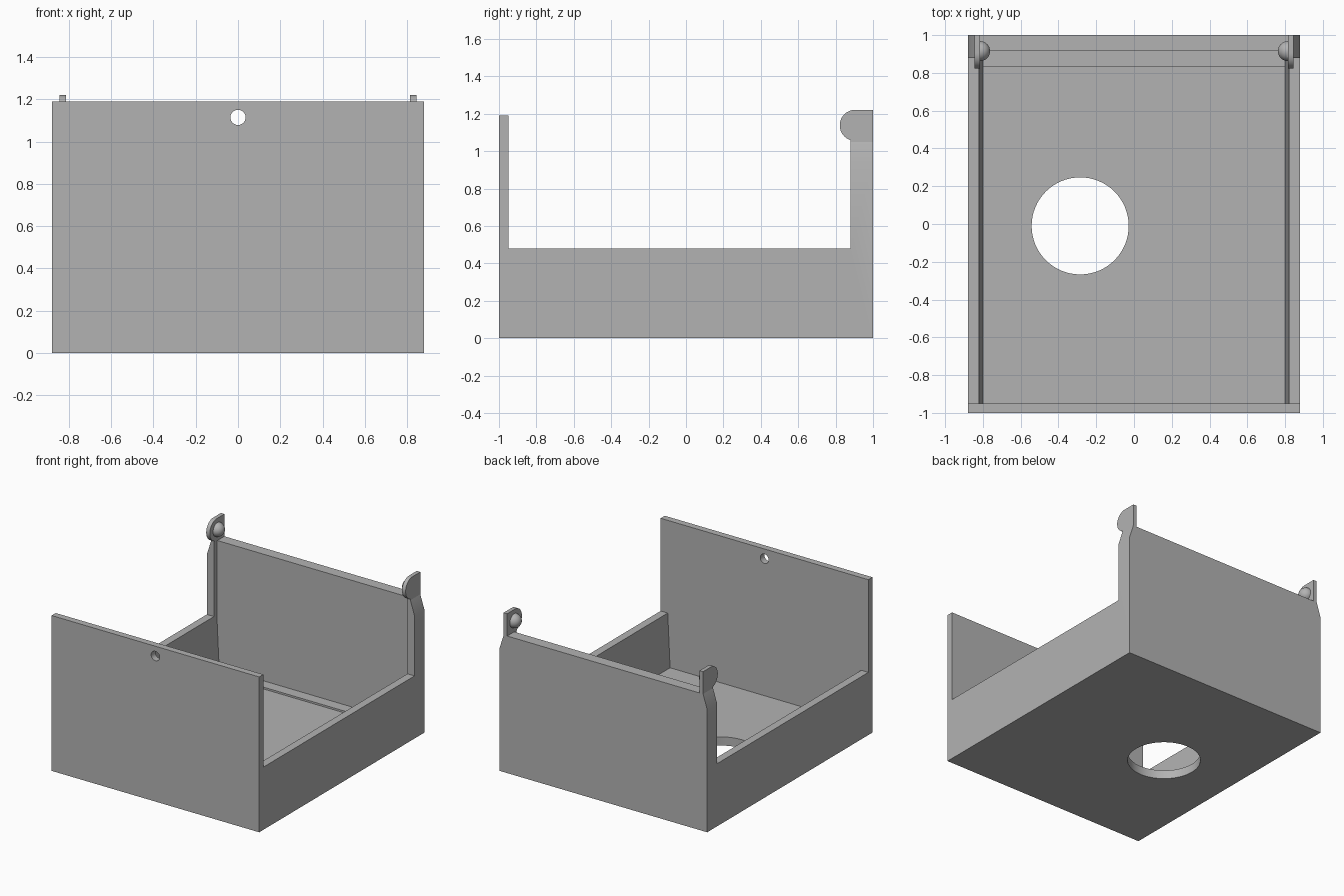
import bpy, bmesh, math
from mathutils import Vector

old = bpy.data.objects.get("Cube")
if old:
    bpy.data.objects.remove(old, do_unlink=True)

grey = bpy.data.materials.new("plain grey")
grey.use_nodes = True
COLOR = (0.45, 0.45, 0.45, 1)
grey.diffuse_color = COLOR
grey.node_tree.nodes["Principled BSDF"].inputs["Base Color"].default_value = COLOR


def finish(name, bm):
    bmesh.ops.recalc_face_normals(bm, faces=bm.faces)
    mesh = bpy.data.meshes.new(name)
    bm.to_mesh(mesh)
    bm.free()
    mesh.materials.append(grey)
    obj = bpy.data.objects.new(name, mesh)
    bpy.context.collection.objects.link(obj)
    return obj


def prism(name, points, axis, start, end):
    """Extrude a flat outline along one axis; points use the other two in order."""
    bm = bmesh.new()
    verts = []
    for p in points:
        co = list(p)
        co.insert(axis, start)
        verts.append(bm.verts.new(co))
    face = bm.faces.new(verts)
    ext = bmesh.ops.extrude_face_region(bm, geom=[face])
    move = Vector((0, 0, 0))
    move[axis] = end - start
    bmesh.ops.translate(bm, vec=move, verts=[v for v in ext["geom"] if isinstance(v, bmesh.types.BMVert)])
    return finish(name, bm)


def circle(u, v, r, n=64):
    return [(u + r * math.cos(2 * math.pi * i / n), v + r * math.sin(2 * math.pi * i / n)) for i in range(n)]


def select_only(obj):
    bpy.ops.object.select_all(action="DESELECT")
    obj.select_set(True)
    bpy.context.view_layer.objects.active = obj


def cut(target, cutter):
    mod = target.modifiers.new("cut", "BOOLEAN")
    mod.operation = "DIFFERENCE"
    mod.solver = "EXACT"
    mod.object = cutter
    select_only(target)
    bpy.ops.object.modifier_apply(modifier=mod.name)
    bpy.data.objects.remove(cutter, do_unlink=True)


W, INNER = 0.88, 0.82
FLOOR, SIDE, BACK, FRONT = 0.066, 0.48, 1.05, 1.19

# Tray body: side outline across the full width
body = prism("tray_body", [(-1, 0), (1, 0), (1, BACK), (0.88, BACK), (0.88, SIDE),
                           (-0.95, SIDE), (-0.95, FRONT), (-1, FRONT)], 0, -W, W)

# Cavity with slightly drafted side walls
cut(body, prism("cavity", [(-0.8, FLOOR), (0.8, FLOOR), (INNER, SIDE), (INNER, 2),
                           (-INNER, 2), (-INNER, SIDE)], 1, -0.95, 0.915))

# Round openings in the floor and the front wall
cut(body, prism("floor_hole", circle(-0.285, -0.01, 0.257), 2, -0.1, 0.2))
cut(body, prism("front_hole", circle(0, 1.115, 0.036, 32), 1, -1.1, -0.9))

# Inward slope at the top of each rear post
for s in (-1, 1):
    slope = [(0.88, 0.94), (0.845, BACK), (0.845, 1.5), (1, 1.5), (1, 0.94)]
    cut(body, prism("slope", [(s * x, z) for x, z in slope], 1, 0.87, 1.1))

# Low ledge along the foot of the back wall
prism("back_ledge", [(0.83, FLOOR), (0.915, FLOOR), (0.915, 0.08), (0.83, 0.08)], 0, -0.8, 0.8)

# Rounded hinge tabs with a dome on the inner face
CY, CZ, R = 0.905, 1.138, 0.083
arc = [(CY + R * math.cos(a), CZ + R * math.sin(a))
       for a in (math.pi / 2 + math.radians(162) * i / 24 for i in range(25))]
outline = [(1, BACK), (1, CZ + R)] + arc + [(0.88, BACK)]
for s, side in ((-1, "right"), (1, "left")):
    tab = prism(side + "_hinge_tab", outline, 0, s * 0.815, s * 0.845)
    bm = bmesh.new()
    bmesh.ops.create_uvsphere(bm, u_segments=32, v_segments=16, radius=0.053)
    cut_geom = bm.verts[:] + bm.edges[:] + bm.faces[:]
    bmesh.ops.bisect_plane(bm, geom=cut_geom, plane_co=(0, 0, 0), plane_no=(s, 0, 0), clear_outer=True)
    bmesh.ops.translate(bm, vec=(s * 0.815, 0.915, 1.136), verts=bm.verts)
    dome = finish(side + "_hinge_dome", bm)
    for obj in (tab, dome):
        select_only(obj)
        bpy.ops.object.shade_smooth_by_angle(angle=math.radians(30))

select_only(body)
bpy.ops.object.shade_smooth_by_angle(angle=math.radians(30))
